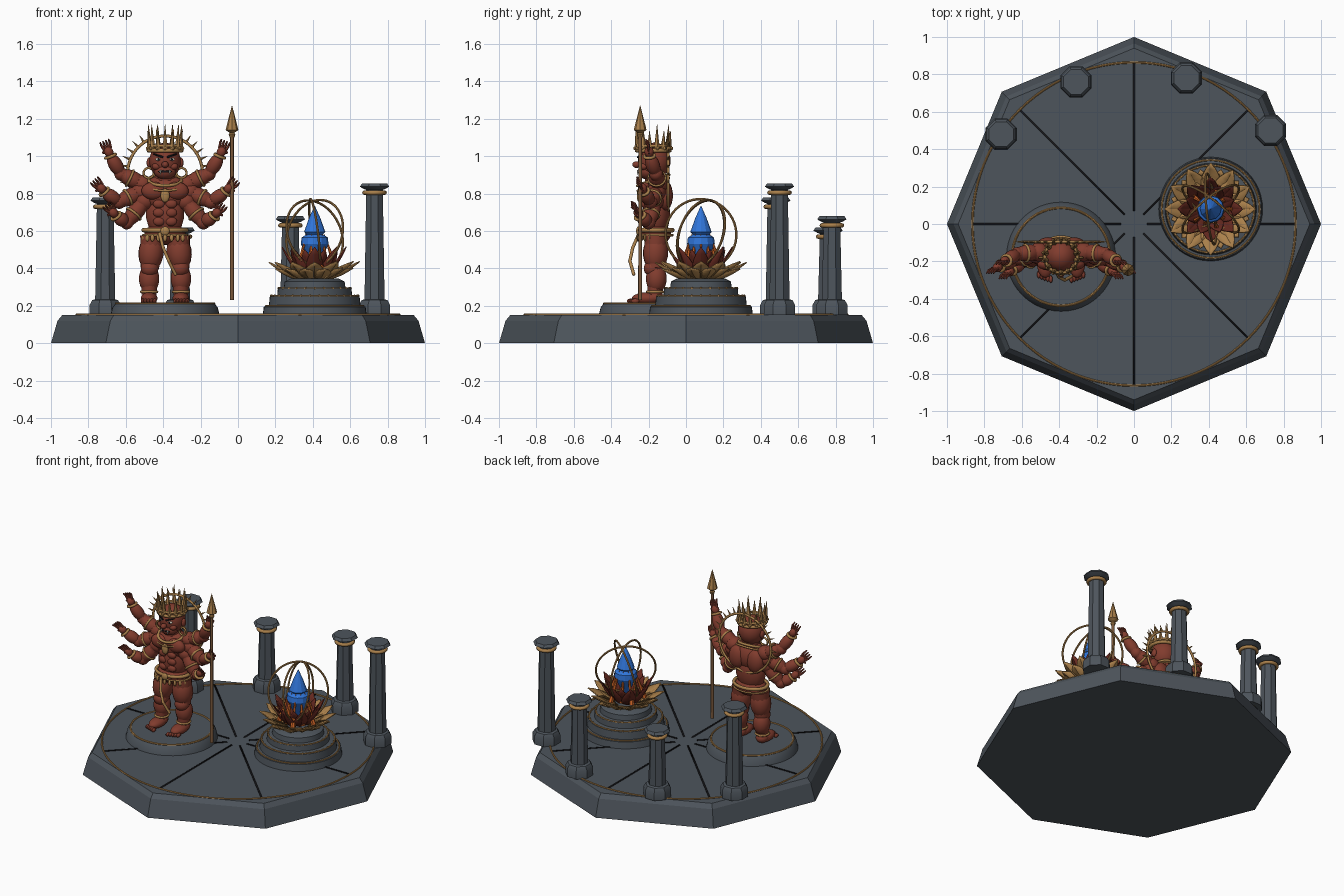
import bpy, bmesh
from math import sin, cos, pi, radians
from mathutils import Vector, Matrix

cube = bpy.data.objects.get("Cube")
if cube:
    bpy.data.objects.remove(cube)


def material(name, *rgb):
    m = bpy.data.materials.new(name)
    m.use_nodes = True
    m.diffuse_color = (*rgb, 1)
    m.node_tree.nodes["Principled BSDF"].inputs["Base Color"].default_value = (*rgb, 1)
    return m


STONE = material("slate stone", .075, .09, .107)
BLACK = material("black", .008, .008, .01)
GOLD = material("gold", .40, .215, .07)
BRONZE = material("bronze shaft", .20, .10, .045)
SKIN = material("red skin", .22, .045, .027)
MAROON = material("maroon petal", .13, .022, .014)
ORANGE = material("orange flame", .62, .13, .02)
BLUE = material("blue crystal", .03, .18, .70)
WHITE = material("ivory", .7, .65, .55)


class Part:
    """Collects primitives of one colour into one named object."""
    def __init__(self, name, mat, origin=(0, 0, 0)):
        self.name, self.mat, self.o, self.bm = name, mat, Vector(origin), bmesh.new()

    def ball(self, loc, size, rot=None, seg=14):
        m = Matrix.Translation(self.o + Vector(loc)) @ (rot or Matrix()) @ Matrix.Diagonal((*size, 1))
        bmesh.ops.create_uvsphere(self.bm, u_segments=seg, v_segments=seg * 2 // 3, radius=1, matrix=m)

    def rod(self, a, b, r1, r2, seg=12):
        a, b = self.o + Vector(a), self.o + Vector(b)
        m = Matrix.Translation((a + b) / 2) @ (b - a).to_track_quat('Z', 'Y').to_matrix().to_4x4()
        bmesh.ops.create_cone(self.bm, cap_ends=True, segments=seg, radius1=r1, radius2=r2,
                              depth=(b - a).length, matrix=m)

    def muscle(self, a, b, r):
        a, b = Vector(a), Vector(b)
        rot = (b - a).to_track_quat('Z', 'Y').to_matrix().to_4x4()
        self.ball((a + b) / 2, (r, r, (b - a).length * .6), rot)

    def lathe(self, profile, seg=48, rot=0):
        rows = [[self.bm.verts.new(self.o + Vector((r * cos(rot + 2 * pi * i / seg),
                 r * sin(rot + 2 * pi * i / seg), z))) for i in range(seg)] for r, z in profile]
        for p, q in zip(rows, rows[1:]):
            for i in range(seg):
                j = (i + 1) % seg
                self.bm.faces.new((p[i], p[j], q[j], q[i]))
        self.bm.faces.new(rows[0][::-1])
        self.bm.faces.new(rows[-1])

    def ring(self, loc, major, minor, axis=(0, 0, 1), squash=1, seg=40, sides=8):
        m = (Matrix.Translation(self.o + Vector(loc)) @
             Vector(axis).to_track_quat('Z', 'Y').to_matrix().to_4x4() @ Matrix.Diagonal((1, squash, 1, 1)))
        rows = [[self.bm.verts.new(m @ Vector(((major + minor * cos(2 * pi * k / sides)) * cos(2 * pi * i / seg),
                 (major + minor * cos(2 * pi * k / sides)) * sin(2 * pi * i / seg),
                 minor * sin(2 * pi * k / sides)))) for k in range(sides)] for i in range(seg)]
        for i in range(seg):
            p, q = rows[i], rows[(i + 1) % seg]
            for k in range(sides):
                n = (k + 1) % sides
                self.bm.faces.new((p[k], q[k], q[n], p[n]))

    def petal(self, ang, start, tip, width, bend=1.6):
        rows = []
        for i in range(7):
            t = i / 6
            r = start[0] + (tip[0] - start[0]) * t
            z = start[1] + (tip[1] - start[1]) * t ** bend
            w = max(width * sin(pi * min(.12 + .88 * t, 1)) ** .8, .001) if t < 1 else .001
            rows.append([self.bm.verts.new(self.o + Matrix.Rotation(ang, 3, 'Z') @
                         Vector((r - abs(s) * w * .15, s * w, z + abs(s) * w * .3))) for s in (-1, 0, 1)])
        for p, q in zip(rows, rows[1:]):
            for k in (0, 1):
                self.bm.faces.new((p[k], q[k], q[k + 1], p[k + 1]))

    def done(self, angle=40, thick=0):
        me = bpy.data.meshes.new(self.name)
        bmesh.ops.recalc_face_normals(self.bm, faces=self.bm.faces)
        self.bm.to_mesh(me)
        self.bm.free()
        me.materials.append(self.mat)
        me.shade_smooth()
        me.set_sharp_from_angle(angle=radians(angle))
        ob = bpy.data.objects.new(self.name, me)
        bpy.context.collection.objects.link(ob)
        if thick:
            ob.modifiers.new("thickness", 'SOLIDIFY').thickness = thick
        return ob


# Octagonal platform with grooves and gold inlay
p = Part("platform", STONE)
p.lathe([(1, 0), (.965, .12), (.94, .15)], 8)
p.done(10)
p = Part("platform_grooves", BLACK)
for i in range(8):
    d = Vector((cos(i * pi / 4), sin(i * pi / 4), 0))
    n = Vector((-d.y, d.x, 0)) * .005
    up = Vector((0, 0, .1525))
    p.bm.faces.new([p.bm.verts.new(v + up) for v in (d * .07 - n, d * .86 - n, d * .86 + n, d * .07 + n)])
p.done(thick=-.003)
p = Part("platform_inlay", GOLD)
p.ring((0, 0, .152), .864, .006, seg=96)
p.done()

# Four columns of differing height
for k, (x, y, h) in enumerate([(-.71, .48, .78), (-.31, .76, .62), (.28, .78, .68), (.73, .5, .855)]):
    p = Part(f"column_{k + 1}", STONE, (x, y, 0))
    p.lathe([(.09, .15), (.09, .205), (.075, .23), (.058, .235), (.048, h - .035), (.062, h - .03),
             (.085, h - .018), (.072, h)], 8, pi / 8)
    p.done(30)
    p = Part(f"column_band_{k + 1}", GOLD, (x, y, 0))
    p.ring((0, 0, h - .05), .054, .012, seg=16)
    p.done(60)

# Statue plinth
p = Part("statue_plinth", STONE, (-.39, -.175, 0))
p.lathe([(.292, .15), (.282, .19), (.265, .213)])
p.done(30)
p = Part("plinth_ring", GOLD, (-.39, -.175, 0))
p.ring((0, 0, .212), .262, .007, seg=48)
p.done()

# Stepped lotus pedestal
C = (.41, .08, 0)
p = Part("lotus_pedestal", STONE, C)
p.lathe([(.278, .15), (.272, .195), (.245, .2), (.24, .25), (.2, .255), (.197, .292), (.165, .296),
         (.16, .33), (.13, .345)])
p.done(30)
p = Part("pedestal_beading", GOLD, C)
for r, z, n in ((.262, .199, 0), (.233, .253, 30), (.192, .294, 24)):
    p.ring((0, 0, z), r, .005)
    for i in range(n):
        a = 2 * pi * i / n
        p.ball((r * cos(a), r * sin(a), z), (.008,) * 3, seg=6)
p.done()

# Lotus petals, flames, crystal and orbit rings
for name, mat, rows in (
        ("lotus_outer_petals", GOLD, [(12, 0, (.07, .345), (.243, .435), .052), (12, .5, (.07, .34), (.215, .40), .052)]),
        ("lotus_inner_petals", MAROON, [(8, 0, (.06, .36), (.172, .515), .045), (8, .5, (.05, .36), (.135, .50), .04)])):
    p = Part(name, mat, C)
    for n, shift, start, tip, w in rows:
        for i in range(n):
            p.petal(2 * pi * (i + shift) / n, start, tip, w)
    p.done(20, .006)
p = Part("flame_spikes", ORANGE, C)
for i in range(10):
    a = 2 * pi * i / 10
    r = (.12, .085)[i % 2]
    p.rod((r * cos(a), r * sin(a), .38), (.05 * cos(a), .05 * sin(a), .585), .017, .001, 6)
p.done()
p = Part("crystal", BLUE, C)
p.lathe([(.02, .42), (.06, .50), (.074, .53), (.07, .565), (.045, .582), (.057, .595), (.03, .67), (.001, .735)], 12)
p.done(20)
p = Part("orbit_rings", GOLD, C)
for axis in ((1, .1, .12), (.62, -.75, .3), (.6, .75, -.25)):
    p.ring((0, 0, .582), .19, .0065, axis, seg=56)
p.done()

# Statue body, x offsets are from its own centre line
F = (-.39, 0, 0)
body = Part("statue_body", SKIN, F)
gold = Part("statue_jewellery", GOLD, F)
body.ball((0, -.16, .80), (.135, .08, .10))
body.ball((0, -.16, .69), (.105, .075, .13))
body.ball((0, -.16, .585), (.115, .08, .06))
body.rod((0, -.16, .86), (0, -.165, .93), .06, .05)
for s in (-1, 1):
    body.ball((s * .06, -.215, .815), (.068, .035, .048))
    body.ball((s * .07, -.11, .79), (.06, .04, .08))
    for i in range(3):
        body.ball((s * .033, -.222, .745 - i * .047), (.032, .018, .024))
    # Legs, feet and toes
    hip, knee, ankle = (s * .068, -.16, .57), (s * .082, -.165, .40), (s * .085, -.165, .26)
    body.muscle(hip, knee, .068)
    body.rod(hip, knee, .066, .05)
    body.ball((s * .082, -.18, .40), (.048, .046, .045))
    body.muscle((s * .085, -.157, .41), (s * .085, -.16, .28), .056)
    body.rod(knee, ankle, .046, .04)
    body.ball((s * .085, -.205, .24), (.046, .085, .032))
    body.ball((s * .085, -.165, .245), (.042, .045, .034))
    for i in range(5):
        body.ball((s * (.055 + i * .016), -.295 + i * .006, .226), (.011, .022, .013), seg=8)
    gold.ring((s * .085, -.165, .275), .042, .007, seg=24)
    # Three arms on each side
    arms = [((.12, -.15, .85), (.235, -.16, .905), (.292, -.195, 1.00), (.31, -.20, 1.045)),
            ((.13, -.16, .81), (.245, -.19, .755), (.325, -.225, .81), (.355, -.24, .845)),
            ((.11, -.17, .76), (.205, -.20, .645), (.262, -.245, .68), (.29, -.265, .715))]
    for arm in arms:
        sh, el, wr, ha = [Vector((s * q[0], q[1], q[2])) for q in arm]
        body.ball(sh, (.055, .052, .05))
        body.muscle(sh, el, .046)
        body.rod(sh, el, .044, .035)
        body.ball(el, (.037,) * 3)
        body.muscle(el, wr, .038)
        body.rod(el, wr, .034, .024)
        d = (ha - wr).normalized()
        body.muscle(wr, ha, .025)
        side = d.cross(Vector((0, 1, 0))).normalized()
        for k in (-1.5, -.5, .5, 1.5):
            base = ha + side * k * .012
            mid = base + d * .022 + side * k * .004
            body.rod(base - d * .01, mid, .008, .007, 6)
            body.rod(mid, mid + d * .018 + Vector((0, -.012, 0)), .007, .004, 6)
        body.rod(wr + d * .02, wr + d * .035 - side * s * .034, .009, .006, 6)
        gold.ring(wr, .028, .0085, d, seg=20)
        gold.ring(sh.lerp(el, .6), .045, .007, el - sh, seg=24)
    # Ears and earrings
    body.ball((s * .085, -.165, .965), (.014, .02, .028))
    gold.ring((s * .088, -.18, .91), .027, .006, (0, 1, 0), seg=24)

# Head and face
body.ball((0, -.17, .975), (.086, .088, .098))
body.ball((0, -.205, .92), (.062, .052, .045))
body.ball((0, -.265, .955), (.019, .022, .018))
black, white = Part("brows_pupils_and_mouth", BLACK, F), Part("eyes_and_teeth", WHITE, F)
black.ball((0, -.25, .918), (.04, .008, .007))
for s in (-1, 1):
    body.ball((s * .045, -.225, .945), (.026, .024, .02))
    white.ball((s * .035, -.243, .983), (.016, .011, .009))
    black.ball((s * .035, -.253, .983), (.007, .004, .007))
    black.rod((s * .012, -.258, .995), (s * .062, -.235, 1.012), .006, .004, 6)
    white.rod((s * .025, -.256, .925), (s * .025, -.259, .90), .006, .001, 6)
for p in (black, white, body):
    p.done(50)

# Crown
gold.ring((0, -.175, 1.03), .088, .011)
gold.ring((0, -.175, 1.055), .086, .008)
for i in range(14):
    a = 2 * pi * i / 14 - pi / 2
    x, y = cos(a), sin(a)
    gold.rod((.084 * x, -.175 + .084 * y, 1.04), (.092 * x, -.175 + .092 * y, 1.17 - .035 * (i % 2)), .016, .001, 6)
    gold.ball((.097 * x, -.175 + .097 * y, 1.042), (.01,) * 3, seg=6)

# Halo with rays, collar, pendant and belt
gold.ring((0, -.095, .908), .2, .008, (0, 1, 0), seg=56)
for i in range(19):
    a = radians(-12 + i * 204 / 18)
    gold.rod((.2 * cos(a), -.095, .908 + .2 * sin(a)), (.245 * cos(a), -.095, .908 + .245 * sin(a)), .008, .001, 6)
gold.ring((0, -.175, .872), .088, .009, (0, -.35, 1))
gold.ring((0, -.175, .85), .108, .006, (0, -.4, 1), .85)
gold.ball((0, -.25, .79), (.025, .013, .037))
gold.ring((0, -.16, .605), .115, .012, squash=.78)
gold.ring((0, -.16, .578), .118, .006, squash=.76)
for i in range(9):
    a = -pi / 2 + (i - 4) * .3
    gold.ball((.12 * cos(a), -.16 + .095 * sin(a), .563), (.011, .009, .02), seg=8)
gold.ball((0, -.255, .60), (.025, .012, .024))

# Hanging sash
sash = [Vector(v) for v in ((-.03, -.25, .59), (-.01, -.285, .51), (.02, -.30, .44), (.055, -.28, .37))]
for a, b in zip(sash, sash[1:]):
    gold.rod(a, b, .009, .009, 8)
    gold.ball(b, (.0095,) * 3, seg=8)
gold.done(50)

# Spear
p = Part("spear_shaft", BRONZE, (-.032, -.245, 0))
p.rod((0, 0, .23), (0, 0, 1.14), .0105, .0095)
p.done()
p = Part("spear_head", GOLD, (-.032, -.245, 0))
p.lathe([(.012, 1.10), (.018, 1.115), (.012, 1.125), (.034, 1.14), (.028, 1.165), (.001, 1.27)], 8)
p.done(30)
